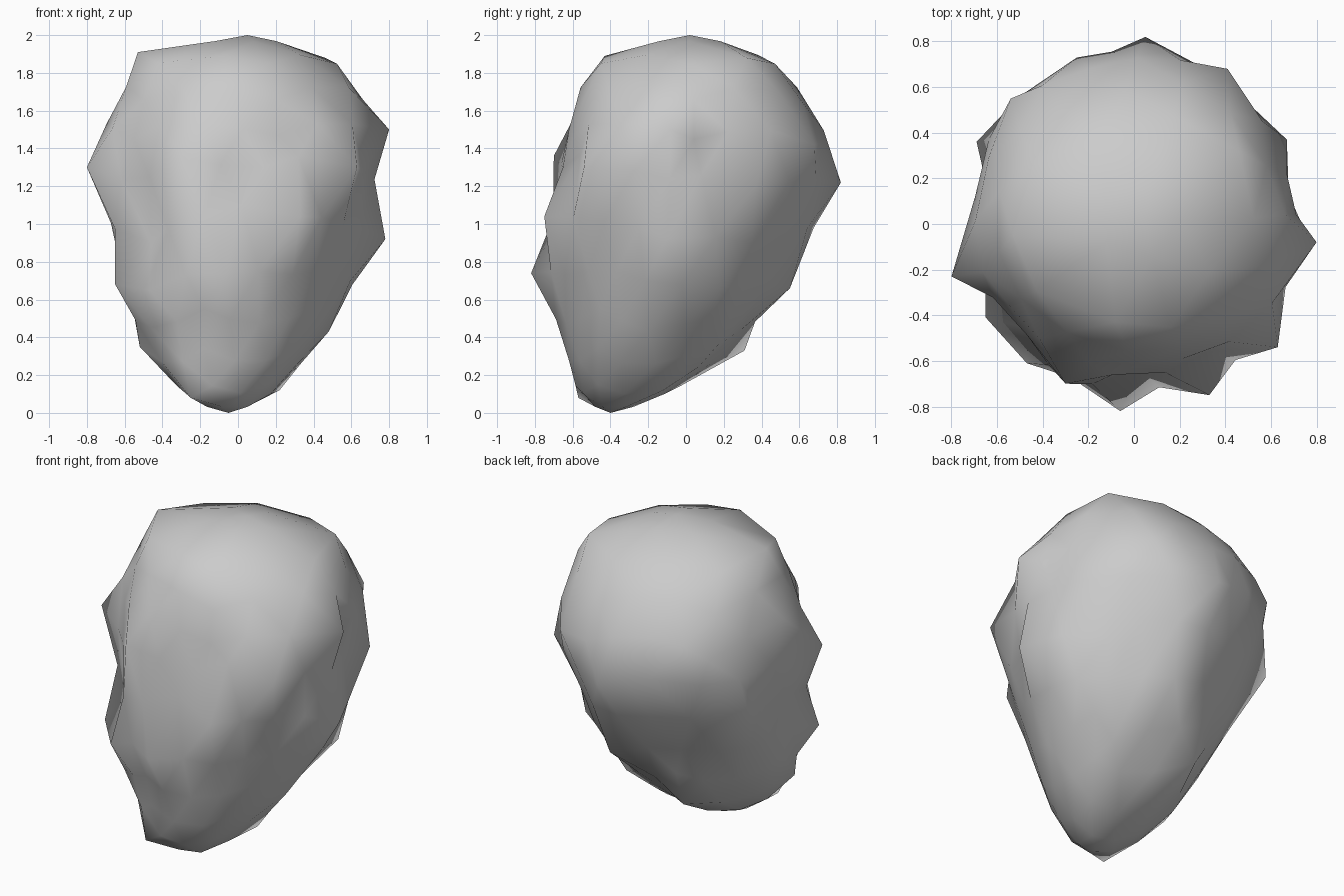
import bpy, bmesh, math
from mathutils import Vector

# Outline of the boulder: z, left x, right x, front y, back y
PROFILE = [
    (0.00, -0.10, 0.03, -0.44, -0.36),
    (0.07, -0.24, 0.12, -0.54, -0.17),
    (0.20, -0.36, 0.27, -0.60, 0.05),
    (0.35, -0.48, 0.38, -0.64, 0.20),
    (0.62, -0.57, 0.53, -0.68, 0.43),
    (0.90, -0.63, 0.64, -0.71, 0.60),
    (1.20, -0.68, 0.67, -0.67, 0.73),
    (1.50, -0.68, 0.68, -0.62, 0.71),
    (1.70, -0.60, 0.62, -0.56, 0.61),
    (1.85, -0.51, 0.50, -0.46, 0.48),
    (1.94, -0.32, 0.32, -0.28, 0.32),
    (2.00, 0.03, 0.07, 0.00, 0.04),
]

# Prominent corners and hollows, taken from the outlines and shading
CORNERS = [
    (-0.80, -0.23, 1.30), (0.80, -0.08, 1.50), (0.78, -0.10, 0.92),
    (-0.06, -0.82, 0.74), (0.05, 0.82, 1.22), (0.05, 0.02, 2.00),
    (-0.05, -0.40, 0.00), (-0.53, -0.05, 1.91), (-0.08, -0.43, 1.89),
    (0.46, 0.32, 1.88), (0.33, -0.75, 1.04), (0.63, -0.54, 1.30),
    (0.67, 0.37, 1.20), (0.41, 0.68, 1.42), (-0.69, 0.36, 1.06),
    (-0.54, 0.55, 1.42), (-0.25, 0.73, 1.30), (-0.47, -0.61, 0.65),
    (-0.65, -0.41, 0.68), (-0.20, 0.31, 0.33), (-0.30, -0.70, 1.36),
    (-0.46, -0.46, 0.90), (0.32, -0.56, 1.36), (0.02, -0.63, 1.10),
    (0.58, 0.18, 0.66), (0.48, -0.20, 0.43), (0.15, 0.55, 0.66),
    (0.49, 0.35, 0.90), (-0.52, -0.35, 0.35), (0.30, 0.17, 0.36),
    (0.22, -0.12, 0.12), (0.68, 0.08, 1.26), (-0.25, -0.57, 0.08),
]


def limits(z):
    for a, b in zip(PROFILE, PROFILE[1:]):
        if z <= b[0]:
            t = (z - a[0]) / (b[0] - a[0])
            return [p + (q - p) * t for p, q in zip(a[1:], b[1:])]
    return PROFILE[-1][1:]


# Faceted ball reshaped to the outline
bm = bmesh.new()
bmesh.ops.create_icosphere(bm, subdivisions=3, radius=1)
for v in bm.verts:
    z = min(2.0, max(0.0, 1 + v.co.z))
    angle = math.atan2(v.co.y, v.co.x)
    left, right, front, back = limits(z)
    v.co = Vector(((left + right) / 2 + (right - left) / 2 * math.cos(angle),
                   (front + back) / 2 + (back - front) / 2 * math.sin(angle),
                   z))

# Pull the closest free vertex to each corner, its neighbours following a little
bm.verts.index_update()
free = set(bm.verts)
drift = {}
for c in CORNERS:
    target = Vector(c)
    v = min(free, key=lambda w: ((w.co - target).length, w.index))
    move = target - v.co
    for e in v.link_edges:
        w = e.other_vert(v)
        drift[w] = drift.get(w, Vector()) + move * 0.2
    v.co = target
    free.discard(v)
for w, d in drift.items():
    if w in free and 0.05 < w.co.z < 1.95:
        w.co += d

bmesh.ops.recalc_face_normals(bm, faces=bm.faces)
for f in bm.faces:
    f.smooth = True
mesh = bpy.data.meshes.new("boulder")
bm.to_mesh(mesh)
bm.free()
boulder = bpy.data.objects.new("boulder", mesh)
bpy.context.collection.objects.link(boulder)
